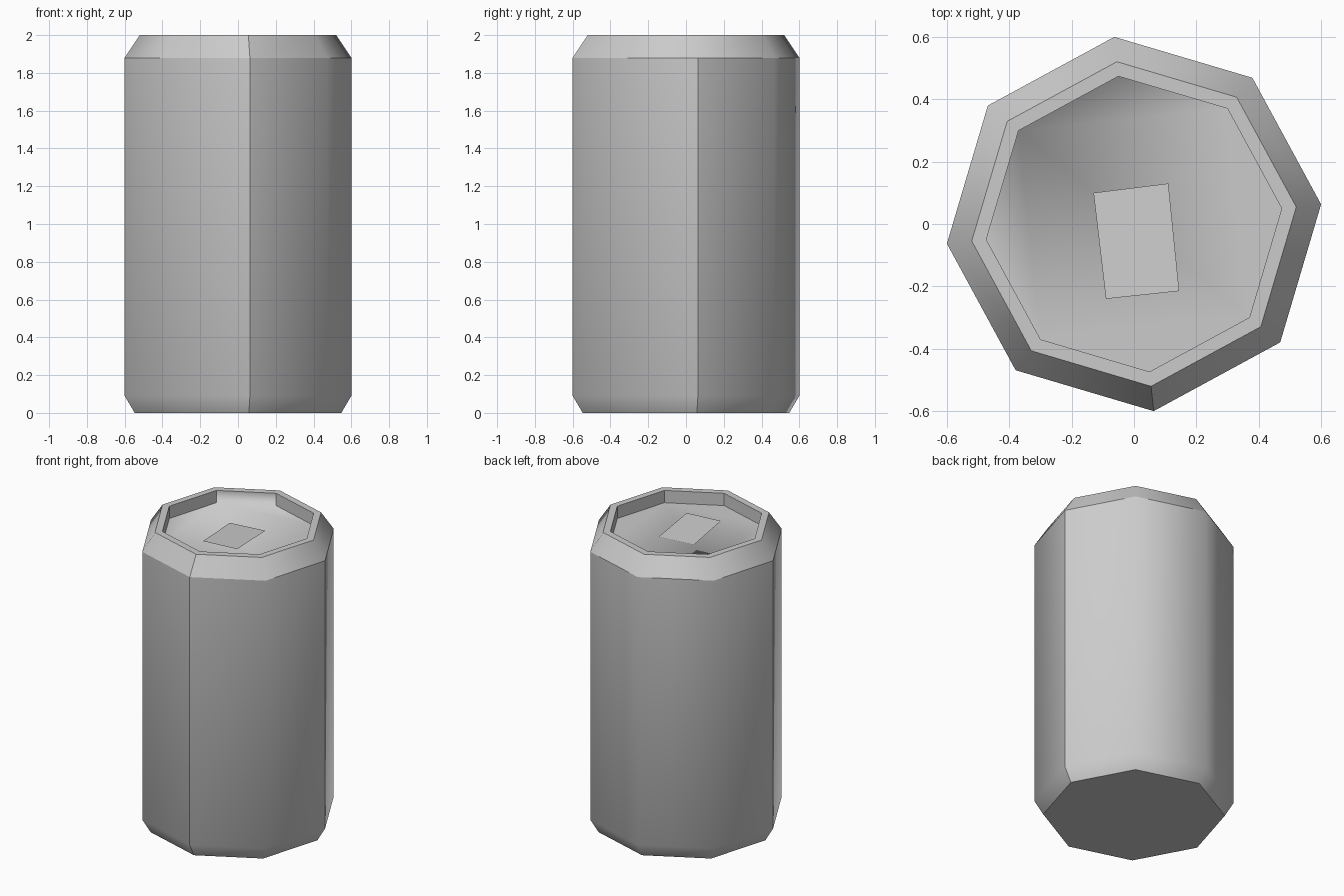
import bpy
import bmesh
from math import cos, sin, radians

old = bpy.data.objects.get("Cube")
if old:
    bpy.data.objects.remove(old, do_unlink=True)

SIDES = 8
TURN = radians(6)

# One plain metal colour
metal = bpy.data.materials.new("grey_metal")
metal.use_nodes = True
grey = (0.6, 0.6, 0.6, 1)
metal.diffuse_color = grey
metal.node_tree.nodes["Principled BSDF"].inputs["Base Color"].default_value = grey


def make_object(name, bm):
    mesh = bpy.data.meshes.new(name)
    for face in bm.faces:
        face.smooth = True
    bm.to_mesh(mesh)
    bm.free()
    mesh.materials.append(metal)
    obj = bpy.data.objects.new(name, mesh)
    bpy.context.collection.objects.link(obj)
    return obj


# Can: octagonal rings (radius, height) from the base up and into the lid recess
profile = [(0.55, 0), (0.603, 0.09), (0.603, 1.88),
           (0.523, 2), (0.476, 2), (0.476, 1.918)]
bm = bmesh.new()
rings = []
for radius, height in profile:
    angles = [TURN + radians(360 / SIDES) * k for k in range(SIDES)]
    rings.append([bm.verts.new((radius * cos(a), radius * sin(a), height)) for a in angles])
for low, high in zip(rings, rings[1:]):
    for k in range(SIDES):
        n = (k + 1) % SIDES
        bm.faces.new((low[k], low[n], high[n], high[k]))
bm.faces.new(rings[0][::-1])
bm.faces.new(rings[-1])


def sharpen(a, b):
    bm.edges.get((a, b)).smooth = False


# Creases around the base, shoulder, rim and lid; one wall blends into the lid
BLENDED = 2
for level in (0, 2, 3, 4, 5):
    for k in range(SIDES):
        if level < 5 or k != BLENDED:
            sharpen(rings[level][k], rings[level][(k + 1) % SIDES])

# Upright creases on the body, shoulder and recess wall
for k in (0, 4, 6):
    for level in (0, 1):
        sharpen(rings[level][k], rings[level + 1][k])
sharpen(rings[2][6], rings[3][6])
for k in range(SIDES):
    sharpen(rings[4][k], rings[5][k])
make_object("can_body", bm)

# Pull tab: a flat plate rising slightly towards the front
bm = bmesh.new()
corners = [(-0.09, -0.24, 1.942), (0.145, -0.215, 1.942),
           (0.11, 0.13, 1.924), (-0.13, 0.1, 1.924)]
bm.faces.new([bm.verts.new(c) for c in corners])
make_object("pull_tab", bm)
